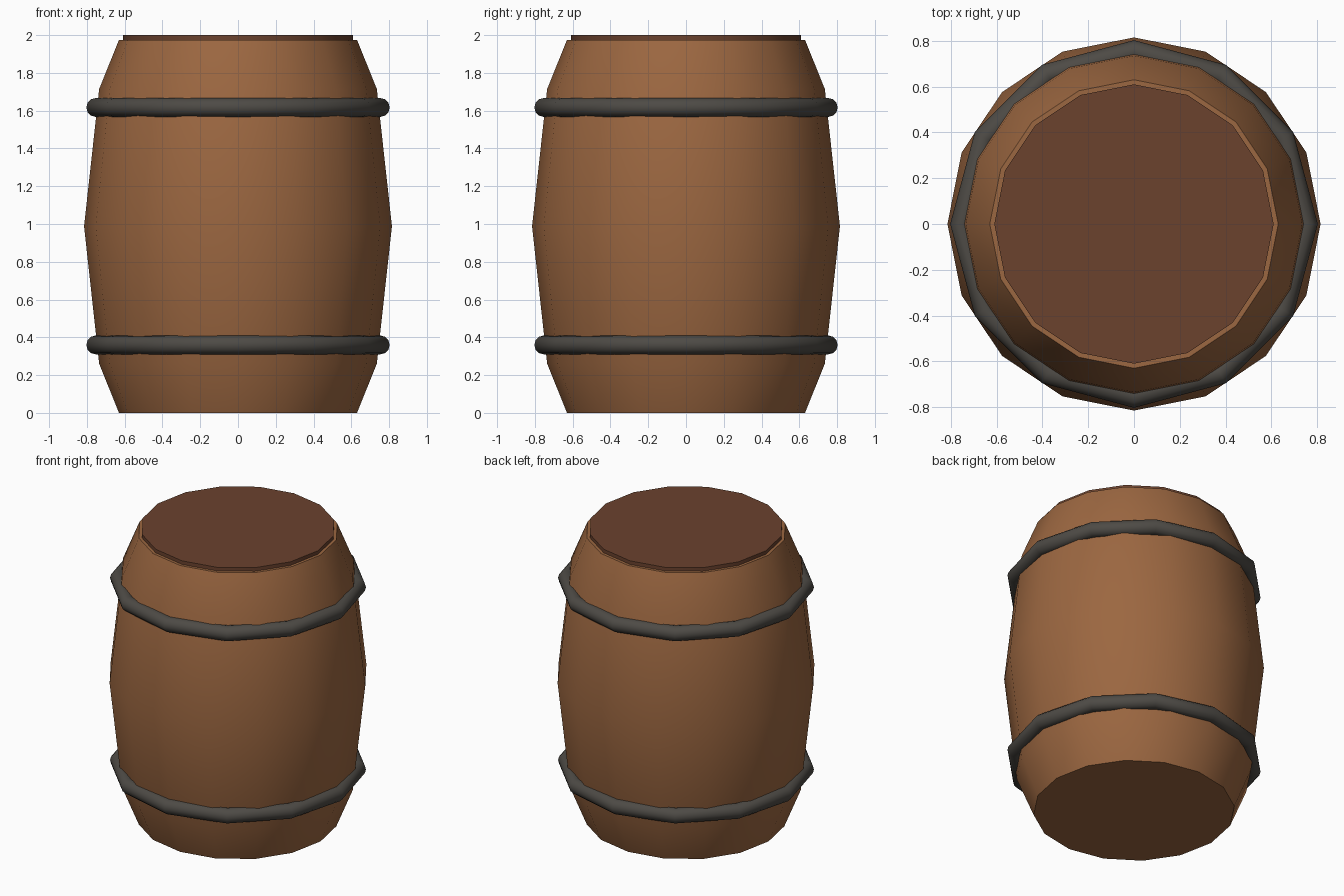
import bpy
import bmesh
import math

cube = bpy.data.objects.get("Cube")
if cube:
    bpy.data.objects.remove(cube, do_unlink=True)


def make_material(name, rgb):
    mat = bpy.data.materials.new(name)
    mat.use_nodes = True
    color = (*rgb, 1.0)
    mat.diffuse_color = color
    bsdf = mat.node_tree.nodes["Principled BSDF"]
    bsdf.inputs["Base Color"].default_value = color
    bsdf.inputs["Roughness"].default_value = 0.8
    return mat


def lathe(name, profile, sides, mat):
    """Turn a (radius, height) profile into a closed solid."""
    bm = bmesh.new()
    rings = []
    for r, z in profile:
        angles = [2 * math.pi * i / sides for i in range(sides)]
        rings.append([bm.verts.new((r * math.cos(a), r * math.sin(a), z)) for a in angles])
    for low, high in zip(rings, rings[1:]):
        for i in range(sides):
            j = (i + 1) % sides
            bm.faces.new((low[i], low[j], high[j], high[i]))
    bm.faces.new(rings[0][::-1])
    bm.faces.new(rings[-1])
    mesh = bpy.data.meshes.new(name)
    bm.to_mesh(mesh)
    bm.free()
    obj = bpy.data.objects.new(name, mesh)
    bpy.context.collection.objects.link(obj)
    mesh.materials.append(mat)
    return obj


def shade(obj, angle):
    bpy.ops.object.select_all(action="DESELECT")
    obj.select_set(True)
    bpy.context.view_layer.objects.active = obj
    bpy.ops.object.shade_smooth_by_angle(angle=math.radians(angle))


wood = make_material("warm_wood", (0.33, 0.135, 0.052))
dark_wood = make_material("dark_lid_wood", (0.145, 0.054, 0.027))
iron = make_material("dark_iron", (0.075, 0.069, 0.06))

# Bulging staves
body = lathe("barrel_body",
             [(0.63, 0), (0.735, 0.26), (0.815, 0.988), (0.735, 1.715), (0.63, 1.975)],
             16, wood)
shade(body, 40)

# Raised lid
lid = lathe("lid", [(0.61, 1.9), (0.61, 2.0)], 16, dark_wood)
shade(lid, 30)

# Iron hoops
for name, z in (("lower_hoop", 0.36), ("upper_hoop", 1.617)):
    bpy.ops.mesh.primitive_torus_add(major_segments=12, minor_segments=12,
                                     major_radius=0.753, minor_radius=0.05,
                                     location=(0, 0, z))
    hoop = bpy.context.object
    hoop.name = name
    hoop.data.materials.append(iron)
    shade(hoop, 60)
